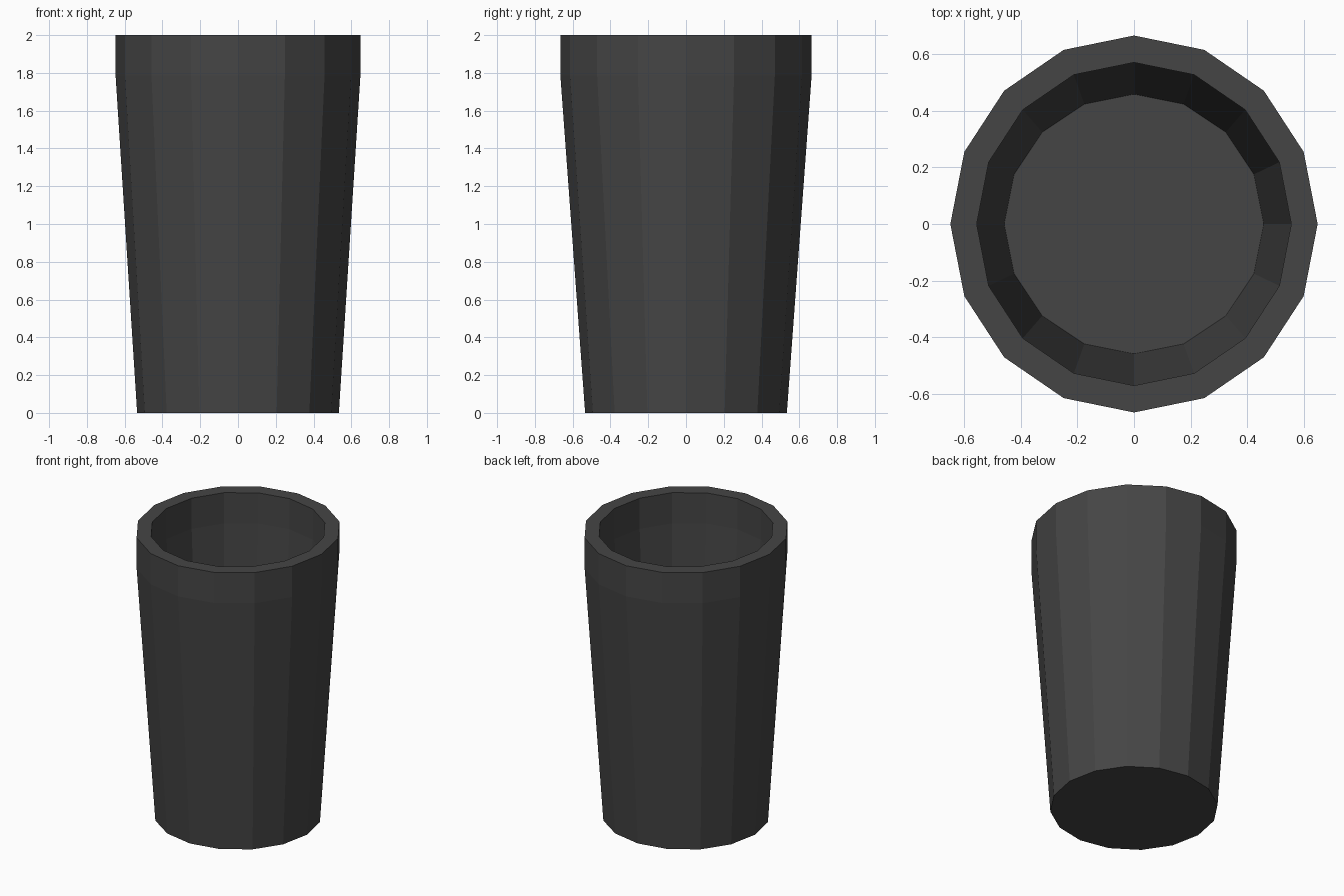
import bpy, bmesh
from math import cos, sin, tau

if "Cube" in bpy.data.objects:
    bpy.data.objects.remove(bpy.data.objects["Cube"])

SIDES = 16


def ring(bm, rx, ry, z):
    return [bm.verts.new((rx * cos(tau * i / SIDES), ry * sin(tau * i / SIDES), z))
            for i in range(SIDES)]


# Cup profile: outside base, up over the thick rim, down to the inner floor
profile = [
    (0.534, 0.534, 0.0),
    (0.648, 0.665, 1.785),
    (0.648, 0.665, 2.0),
    (0.555, 0.570, 2.0),
    (0.555, 0.570, 1.785),
    (0.458, 0.458, 0.06),
]

bm = bmesh.new()
rings = [ring(bm, *p) for p in profile]
for a, b in zip(rings, rings[1:]):
    for i in range(SIDES):
        j = (i + 1) % SIDES
        bm.faces.new((a[i], a[j], b[j], b[i]))

# Base underside and inner floor
bm.faces.new(rings[0][::-1])
bm.faces.new(rings[-1])
bmesh.ops.recalc_face_normals(bm, faces=bm.faces[:])

mesh = bpy.data.meshes.new("cup")
bm.to_mesh(mesh)
bm.free()
cup = bpy.data.objects.new("cup", mesh)
bpy.context.collection.objects.link(cup)

# Dark grey finish
mat = bpy.data.materials.new("dark_grey")
mat.diffuse_color = (0.06, 0.06, 0.06, 1)
mat.use_nodes = True
mat.node_tree.nodes["Principled BSDF"].inputs["Base Color"].default_value = mat.diffuse_color
mesh.materials.append(mat)
